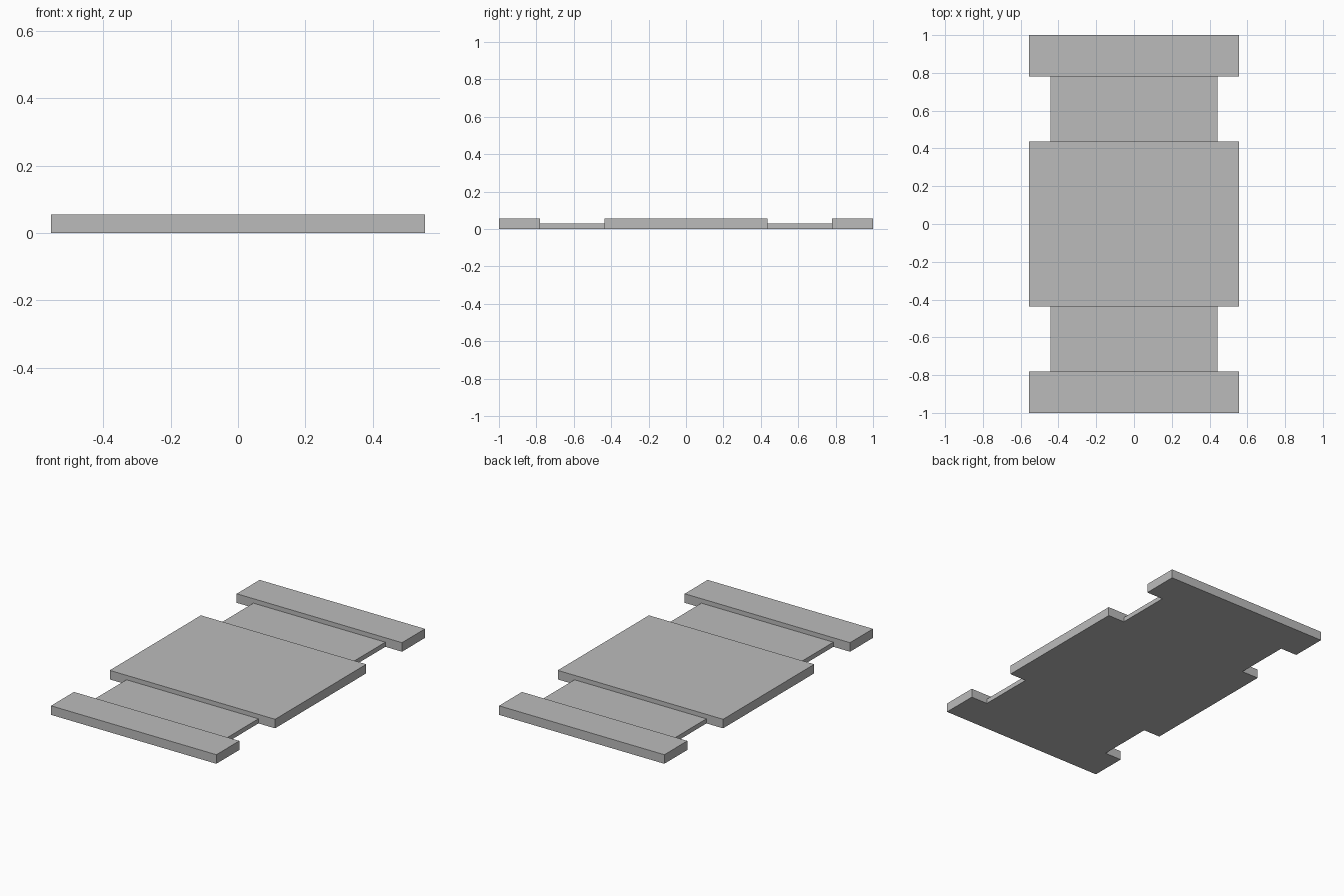
import bpy
import bmesh

cube = bpy.data.objects.get("Cube")
if cube:
    bpy.data.objects.remove(cube, do_unlink=True)

HALF_WIDTH, NECK = 0.555, 0.443
END, END_INNER, MIDDLE = 1.0, 0.78, 0.437
LOW, HIGH = 0.028, 0.055

grey = bpy.data.materials.new("plain grey")
grey.use_nodes = True
colour = (0.5, 0.5, 0.5, 1)
grey.diffuse_color = colour
grey.node_tree.nodes["Principled BSDF"].inputs["Base Color"].default_value = colour


def raise_faces(bm, faces, height):
    """Extrude a region straight up and return its new top faces."""
    geom = bmesh.ops.extrude_face_region(bm, geom=faces)["geom"]
    verts = [g for g in geom if isinstance(g, bmesh.types.BMVert)]
    bmesh.ops.translate(bm, verts=verts, vec=(0, 0, height))
    return [g for g in geom if isinstance(g, bmesh.types.BMFace)]


# Plan of the panel: wide ends and middle joined by narrower necks
xs = (-HALF_WIDTH, -NECK, NECK, HALF_WIDTH)
ys = (-END, -END_INNER, -MIDDLE, MIDDLE, END_INNER, END)
bm = bmesh.new()
grid = [[bm.verts.new((x, y, 0)) for x in xs] for y in ys]
for row in range(len(ys) - 1):
    for col in range(len(xs) - 1):
        if row % 2 == 0 or col == 1:
            bm.faces.new((grid[row][col], grid[row][col + 1],
                          grid[row + 1][col + 1], grid[row + 1][col]))
bottom = list(bm.faces)

# Thin slab over the whole plan, keeping the underside
top = raise_faces(bm, bottom, LOW)
if not all(f.is_valid for f in bottom) or not any(
        f.calc_center_median().z < 0.001 for f in bm.faces):
    bmesh.ops.holes_fill(bm, edges=[e for e in bm.edges if e.is_boundary], sides=0)

# Thicker pads on the ends and the middle
wide = [f for f in top
        if not MIDDLE < abs(f.calc_center_median().y) < END_INNER]
raise_faces(bm, wide, HIGH - LOW)
bmesh.ops.delete(bm, geom=[f for f in wide if f.is_valid], context='FACES_ONLY')

# Merge coplanar pieces into clean flat faces
bmesh.ops.recalc_face_normals(bm, faces=bm.faces)
bmesh.ops.dissolve_limit(bm, angle_limit=0.01, verts=bm.verts, edges=bm.edges)

mesh = bpy.data.meshes.new("stepped_panel")
bm.to_mesh(mesh)
bm.free()
mesh.materials.append(grey)
panel = bpy.data.objects.new("stepped_panel", mesh)
bpy.context.collection.objects.link(panel)
